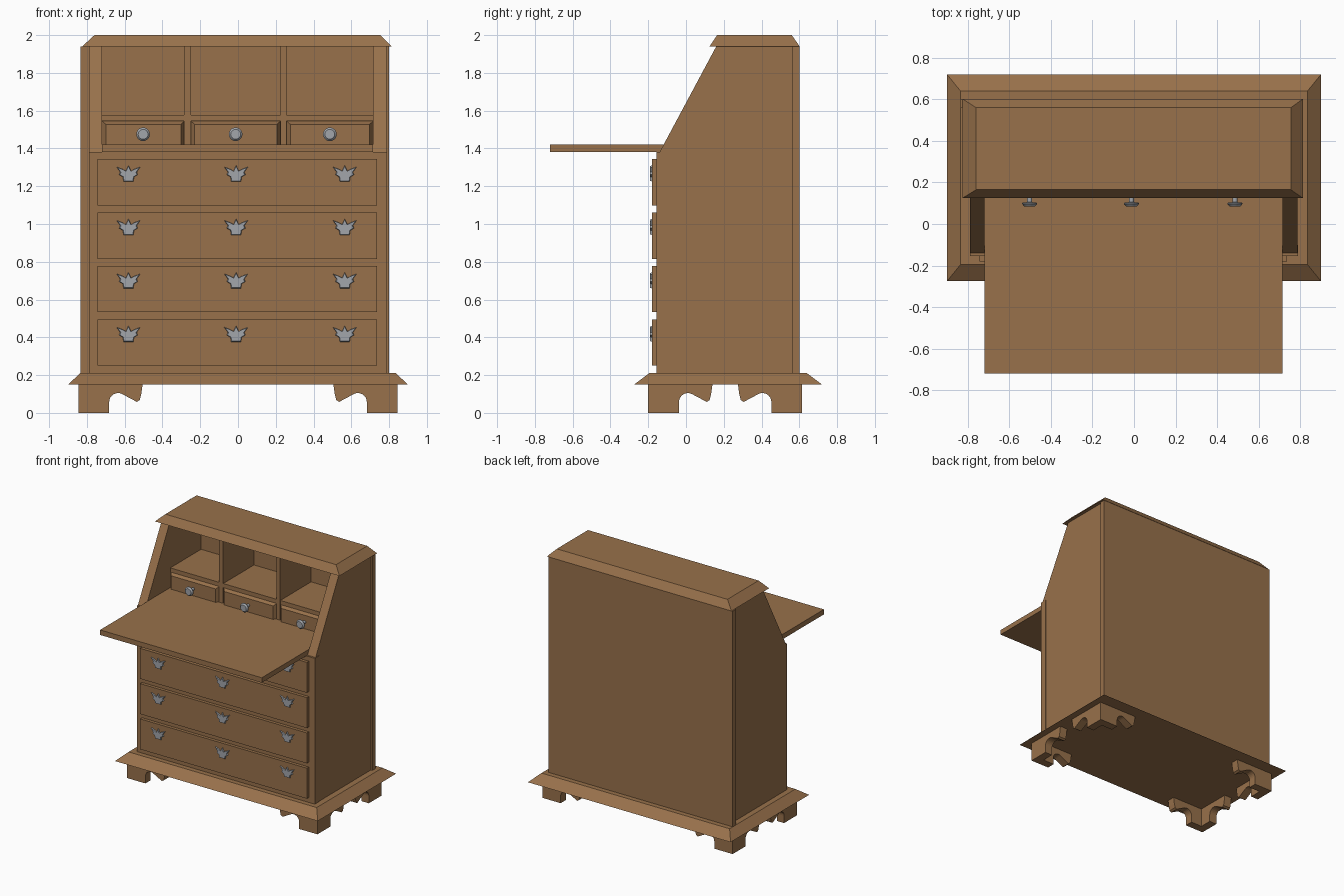
import bpy, bmesh, math
from mathutils import Vector

if "Cube" in bpy.data.objects:
    bpy.data.objects.remove(bpy.data.objects["Cube"], do_unlink=True)


def material(name, colour):
    mat = bpy.data.materials.new(name)
    mat.use_nodes = True
    mat.diffuse_color = colour
    mat.node_tree.nodes["Principled BSDF"].inputs["Base Color"].default_value = colour
    return mat


WOOD = material("warm brown wood", (0.314, 0.165, 0.07, 1))
METAL = material("grey metal", (0.36, 0.38, 0.41, 1))


def finish(name, bm, mat):
    bmesh.ops.recalc_face_normals(bm, faces=bm.faces)
    mesh = bpy.data.meshes.new(name)
    bm.to_mesh(mesh)
    bm.free()
    mesh.materials.append(mat)
    obj = bpy.data.objects.new(name, mesh)
    bpy.context.collection.objects.link(obj)
    return obj


def loft(name, lower, upper, mat=WOOD):
    """Solid between two rings of points."""
    bm = bmesh.new()
    a = [bm.verts.new(p) for p in lower]
    b = [bm.verts.new(p) for p in upper]
    bm.faces.new(a)
    bm.faces.new(b)
    for i in range(len(a)):
        j = (i + 1) % len(a)
        bm.faces.new((a[i], a[j], b[j], b[i]))
    return finish(name, bm, mat)


def rect(x, y, z):
    return [(x[0], y[0], z), (x[1], y[0], z), (x[1], y[1], z), (x[0], y[1], z)]


def box(name, x, y, z):
    return loft(name, rect(x, y, z[0]), rect(x, y, z[1]))


def upright(x, z, y):
    return [(x[0], y, z[0]), (x[1], y, z[0]), (x[1], y, z[1]), (x[0], y, z[1])]


def turned(name, profile, location, sides=20):
    """Turned part along the y axis from (radius, y) pairs."""
    bm = bmesh.new()
    rings = []
    for r, y in profile:
        angles = [2 * math.pi * i / sides for i in range(sides)]
        rings.append([bm.verts.new(Vector(location) + Vector((r * math.cos(t), y, r * math.sin(t))))
                      for t in angles])
    bm.faces.new(rings[0])
    bm.faces.new(rings[-1])
    for a, b in zip(rings, rings[1:]):
        for i in range(sides):
            j = (i + 1) % sides
            bm.faces.new((a[i], a[j], b[j], b[i]))
    obj = finish(name, bm, METAL)
    bpy.context.view_layer.objects.active = obj
    obj.select_set(True)
    bpy.ops.object.shade_smooth_by_angle()
    obj.select_set(False)


# Mouldings at the base and the top
loft("base_moulding", rect((-0.9, 0.9), (-0.275, 0.72), 0.15),
     rect((-0.835, 0.835), (-0.195, 0.64), 0.21))
loft("top_moulding", rect((-0.825, 0.813), (0.125, 0.602), 1.94),
     rect((-0.76, 0.755), (0.165, 0.56), 2.0))

# Bracket feet: two shaped boards meeting at each corner
arch = [(0.21 + 0.047 * math.cos(t), 0.058 + 0.047 * math.sin(t))
        for t in [math.pi * (1 - i / 8 * 0.65) for i in range(9)]]
bracket = [(0, 0), (0.163, 0), (0.163, 0.035)] + arch + [
    (0.31, 0.058), (0.325, 0.068), (0.333, 0.1), (0.34, 0.15), (0, 0.15)]
THICK = 0.065
for sx, side in ((-1, "right"), (1, "left")):
    for sy, y0, end in ((1, -0.2, "front"), (-1, 0.615, "back")):
        x0 = 0.845 * sx
        loft(f"{end}_{side}_foot_across",
             [(x0 - sx * u, y0, z) for u, z in bracket],
             [(x0 - sx * u, y0 + sy * THICK, z) for u, z in bracket])
        loft(f"{end}_{side}_foot_along",
             [(x0, y0 + sy * u, z) for u, z in bracket],
             [(x0 - sx * THICK, y0 + sy * u, z) for u, z in bracket])

# Carcass
side_profile = [(-0.14, 0.21), (0.56, 0.21), (0.56, 1.94), (0.16, 1.94), (-0.14, 1.38)]
for name, xa, xb in (("right_side", -0.79, -0.72), ("left_side", 0.715, 0.787)):
    loft(name, [(xa, y, z) for y, z in side_profile], [(xb, y, z) for y, z in side_profile])
box("back_panel", (-0.835, 0.8), (0.56, 0.6), (0.21, 1.94))
box("front_frame", (-0.79, 0.79), (-0.155, -0.1), (0.21, 1.38))
box("desk_floor", (-0.72, 0.715), (-0.1, 0.56), (1.38, 1.42))
box("writing_flap", (-0.72, 0.715), (-0.72, -0.1), (1.38, 1.42))

# Pigeonholes
box("pigeonhole_shelf", (-0.72, 0.715), (0.17, 0.56), (1.545, 1.578))
for i, x in enumerate(((-0.285, -0.25), (0.225, 0.257))):
    box(f"divider_{i + 1}", x, (0.168, 0.56), (1.42, 1.94))

# Small drawers with sloped edges and round knobs
for i, (xa, xb) in enumerate(((-0.72, -0.285), (-0.25, 0.225), (0.257, 0.715))):
    loft(f"small_drawer_{i + 1}", upright((xa, xb), (1.42, 1.545), 0.18),
         upright((xa + 0.02, xb - 0.018), (1.42, 1.528), 0.15))
    turned(f"small_knob_{i + 1}",
           [(0.012, 0.0), (0.012, -0.045), (0.036, -0.048), (0.036, -0.054), (0.026, -0.065)],
           ((xa + xb) / 2, 0.15, 1.475))

# Large drawers with crown-shaped handles
half = [(0, 0.05), (0.014, 0.02), (0.032, 0.03), (0.064, 0.042), (0.044, 0.014),
        (0.05, 0), (0.03, -0.012), (0.026, -0.036)]
crown = half + [(-u, v) for u, v in reversed(half[1:])]
for row in range(4):
    z = 0.372 + 0.283 * row
    box(f"large_drawer_{row + 1}", (-0.743, 0.737), (-0.18, -0.15), (z - 0.122, z + 0.122))
    for col, x in enumerate((-0.58, -0.01, 0.565)):
        zc = z + 0.04
        loft(f"drawer_handle_{row + 1}_{col + 1}",
             [(x + u, -0.179, zc + v) for u, v in crown],
             [(x + u * 0.9, -0.19, zc + v * 0.9) for u, v in crown], METAL)
